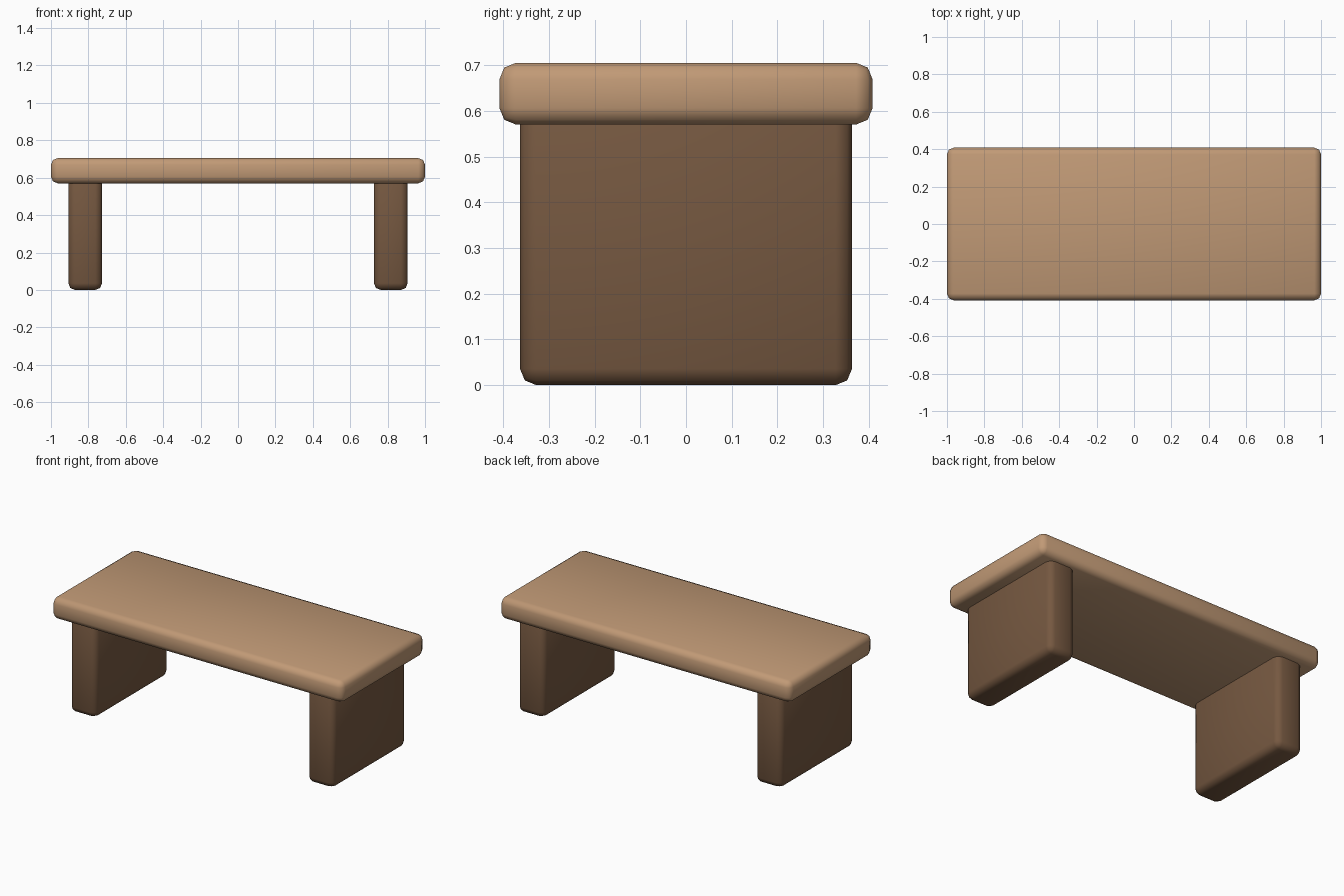
import bpy
import bmesh
import math

cube = bpy.data.objects.get("Cube")
if cube:
    bpy.data.objects.remove(cube, do_unlink=True)


def make_material(name, rgb):
    mat = bpy.data.materials.new(name)
    mat.use_nodes = True
    colour = (*rgb, 1)
    mat.diffuse_color = colour
    mat.node_tree.nodes["Principled BSDF"].inputs["Base Color"].default_value = colour
    return mat


def rounded_box(name, low, high, mat, radius=0.036):
    """Box between two corners with softly rounded edges."""
    size = [b - a for a, b in zip(low, high)]
    centre = [(a + b) / 2 for a, b in zip(low, high)]
    bm = bmesh.new()
    bmesh.ops.create_cube(bm, size=1)
    bmesh.ops.scale(bm, vec=size, verts=bm.verts)
    bmesh.ops.bevel(bm, geom=bm.edges[:], offset=radius, segments=2,
                    profile=0.5, affect='EDGES')
    mesh = bpy.data.meshes.new(name)
    bm.to_mesh(mesh)
    bm.free()
    obj = bpy.data.objects.new(name, mesh)
    obj.location = centre
    mesh.materials.append(mat)
    bpy.context.collection.objects.link(obj)
    bpy.ops.object.select_all(action='DESELECT')
    obj.select_set(True)
    bpy.context.view_layer.objects.active = obj
    bpy.ops.object.shade_smooth_by_angle(angle=math.radians(60))
    return obj


light_wood = make_material("light wood", (0.53, 0.32, 0.18))
dark_wood = make_material("dark wood", (0.18, 0.098, 0.052))

# Seat slab
rounded_box("seat", (-1, -0.408, 0.57), (1, 0.408, 0.705), light_wood)

# Slab legs, their tops sunk into the seat
for name, x in (("left_leg", 0.817), ("right_leg", -0.817)):
    rounded_box(name, (x - 0.09, -0.363, 0), (x + 0.09, 0.363, 0.63), dark_wood)
